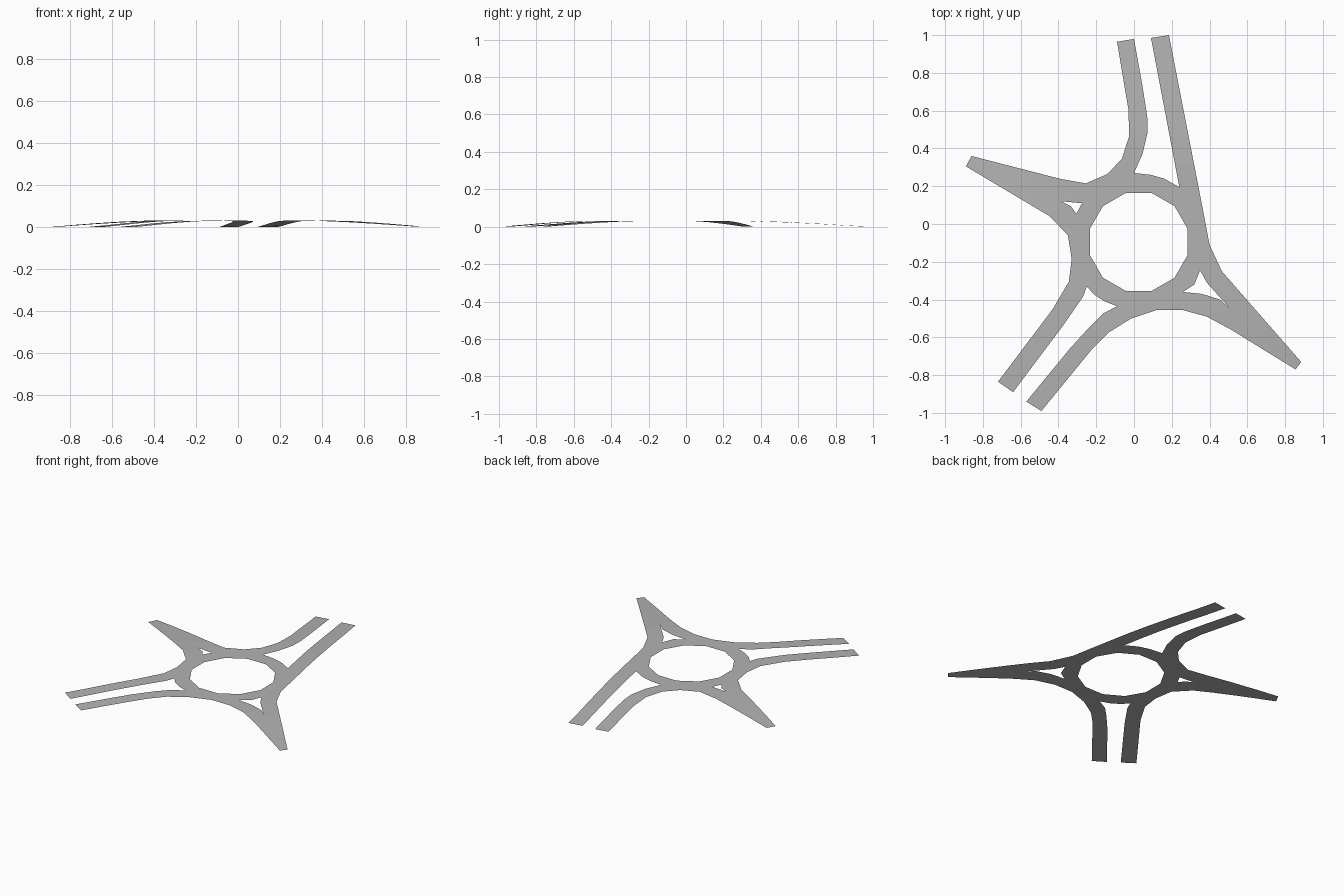
import bpy
import bmesh
import math
from mathutils import Vector

cube = bpy.data.objects.get("Cube")
if cube:
    bpy.data.objects.remove(cube, do_unlink=True)

CENTRE = Vector((.025, -.095))
DECK_HEIGHT = .03
FLAT_RADIUS = .5

# Kerb lines, clockwise; each runs from one road end to the next road end
north_splitter = [(0, .98), (.045, .73), (.07, .57), (.072, .485), (.045, .37),
                  (0, .27), (.09, .26), (.16, .24), (.24, .195), (.09, .985)]
east_kerb = [(.185, 1), (.37, .05), (.4, -.11), (.465, -.25), (.885, -.73)]
south_kerb = [(.855, -.77), (.515, -.56), (.385, -.49), (.255, -.455), (.12, -.455),
              (-.015, -.5), (-.135, -.575), (-.22, -.66), (-.49, -.99)]
southwest_splitter = [(-.57, -.94), (-.34, -.66), (-.235, -.545), (-.165, -.475),
                      (-.09, -.435), (-.155, -.41), (-.21, -.375), (-.25, -.33),
                      (-.27, -.385), (-.37, -.53), (-.64, -.89)]
west_kerb = [(-.72, -.835), (-.43, -.45), (-.345, -.305), (-.33, -.185),
             (-.35, -.06), (-.445, .04), (-.89, .305)]
northwest_kerb = [(-.86, .36), (-.395, .24), (-.255, .215), (-.14, .265),
                  (-.065, .345), (-.025, .465), (-.03, .61), (-.05, .725), (-.09, .965)]

# Openings: the central island and two small traffic islands
central_island = [CENTRE + Vector((math.cos(a), math.sin(a))) * .268
                  for a in (math.radians(15 + 30 * i) for i in range(12))]
west_island = [(-.385, .12), (-.275, .11), (-.305, .055), (-.335, .095)]
east_island = [(.35, -.245), (.385, -.31), (.51, -.45), (.455, -.4),
               (.36, -.37), (.26, -.36), (.32, -.32)]


def road_height(point):
    """Flat around the ring, easing down to the ground at the road ends."""
    offset = point - CENTRE
    reach = 1.05 + .05 * offset.x
    t = (offset.length - FLAT_RADIUS) / (reach - FLAT_RADIUS)
    return DECK_HEIGHT * (1 - min(max(t, 0), 1) ** 1.3)


def add_loop(bm, points, step=.14):
    """Add a closed outline, splitting long edges so that the slope can bend."""
    points = [Vector(p) for p in points]
    verts = []
    for start, end in zip(points, points[1:] + points[:1]):
        count = max(1, round((end - start).length / step))
        for i in range(count):
            verts.append(bm.verts.new(start.lerp(end, i / count).to_3d()))
    return [bm.edges.new(pair) for pair in zip(verts, verts[1:] + verts[:1])]


asphalt = bpy.data.materials.new("grey_asphalt")
asphalt.use_nodes = True
grey = (.45, .45, .45, 1)
asphalt.diffuse_color = grey
shader = next(n for n in asphalt.node_tree.nodes if n.type == 'BSDF_PRINCIPLED')
shader.inputs["Base Color"].default_value = grey

# Road surface: fill between the kerbs and the islands, then raise it
bm = bmesh.new()
outline = (north_splitter + east_kerb + south_kerb
           + southwest_splitter + west_kerb + northwest_kerb)
edges = []
for loop in (outline, central_island, west_island, east_island):
    edges += add_loop(bm, loop)
bmesh.ops.triangle_fill(bm, use_beauty=True, use_dissolve=False,
                        edges=edges, normal=(0, 0, 1))
for face in bm.faces:
    face.normal_update()
    if face.normal.z < 0:
        face.normal_flip()
for vert in bm.verts:
    vert.co.z = road_height(vert.co.xy)

mesh = bpy.data.meshes.new("roundabout_road")
bm.to_mesh(mesh)
bm.free()
mesh.materials.append(asphalt)
road = bpy.data.objects.new("roundabout_road", mesh)
bpy.context.collection.objects.link(road)
